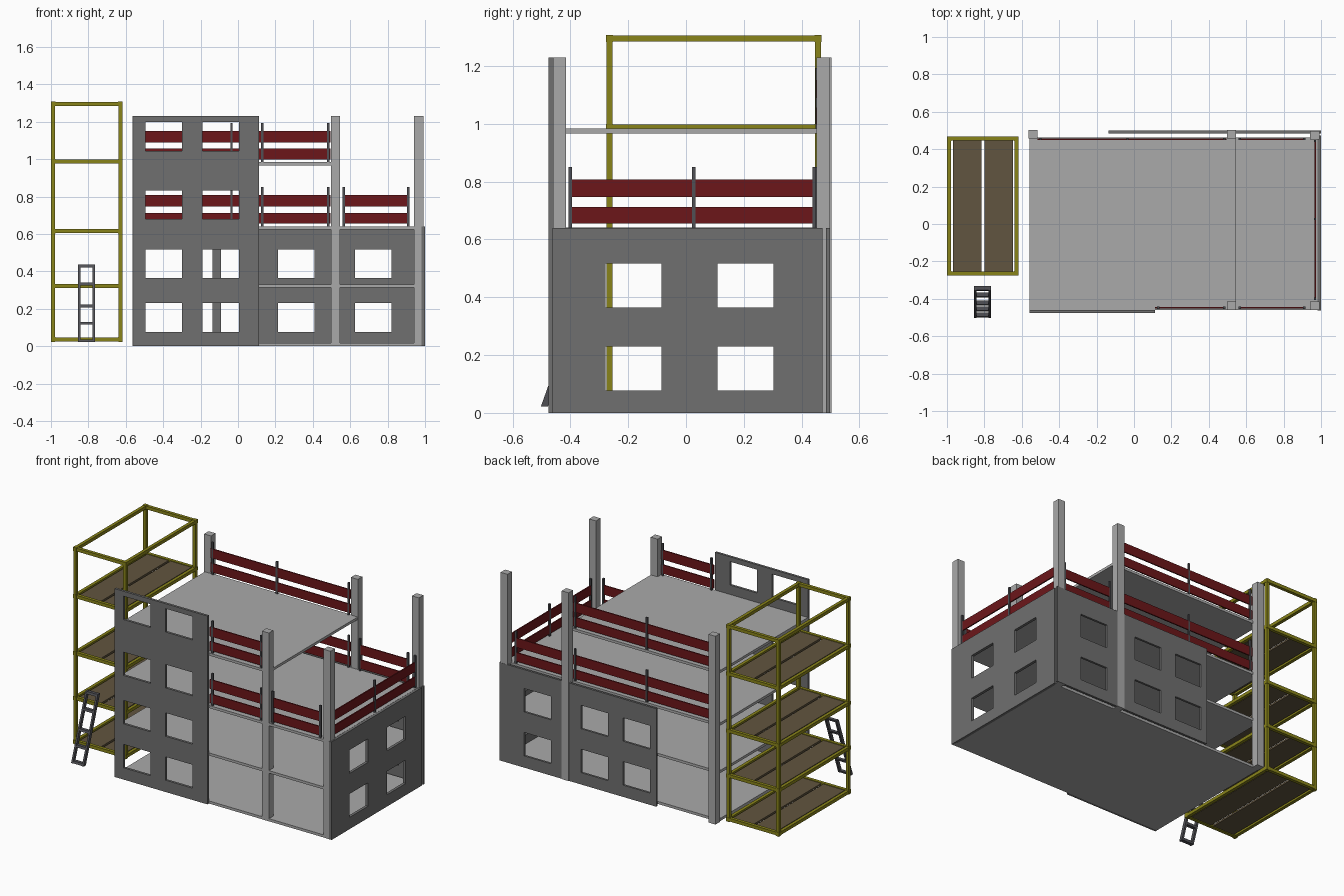
import bpy, bmesh
from mathutils import Vector

if "Cube" in bpy.data.objects:
    bpy.data.objects.remove(bpy.data.objects["Cube"])


def mat(name, rgb):
    m = bpy.data.materials.new(name)
    m.diffuse_color = (*rgb, 1)
    m.use_nodes = True
    m.node_tree.nodes["Principled BSDF"].inputs["Base Color"].default_value = m.diffuse_color
    return m


CONCRETE = mat("concrete", (0.4, 0.4, 0.4))
WALL = mat("wall_grey", (0.16, 0.16, 0.16))
STEEL = mat("dark_steel", (0.08, 0.08, 0.09))
RED = mat("red_board", (0.15, 0.008, 0.01))
YELLOW = mat("olive_tube", (0.25, 0.23, 0.01))
WOOD = mat("plank_wood", (0.12, 0.09, 0.05))


def finish(name, bm, material):
    bmesh.ops.recalc_face_normals(bm, faces=bm.faces)
    me = bpy.data.meshes.new(name)
    bm.to_mesh(me)
    bm.free()
    me.materials.append(material)
    ob = bpy.data.objects.new(name, me)
    bpy.context.collection.objects.link(ob)
    return ob


def boxes(name, material, items):
    """One object from boxes given as (x0, x1, y0, y1, z0, z1)."""
    bm = bmesh.new()
    for x0, x1, y0, y1, z0, z1 in items:
        vs = bmesh.ops.create_cube(bm, size=1)["verts"]
        for v in vs:
            v.co = Vector(((x0 + x1) / 2 + v.co.x * (x1 - x0),
                           (y0 + y1) / 2 + v.co.y * (y1 - y0),
                           (z0 + z1) / 2 + v.co.z * (z1 - z0)))
    return finish(name, bm, material)


ROWS = [(0.077, 0.23), (0.364, 0.517), (0.68, 0.833), (1.045, 1.198)]


def window_wall(name, axis, pos, thick, u0, u1, top, windows, rows):
    """Flat wall with rectangular openings, thickened about its mid plane."""
    us = [u0] + [c for w in windows for c in w] + [u1]
    zs = [0] + [c for r in rows for c in r] + [top]
    bm = bmesh.new()
    grid = [[bm.verts.new((u, pos, z) if axis == "x" else (pos, u, z))
             for z in zs] for u in us]
    for i in range(len(us) - 1):
        for j in range(len(zs) - 1):
            if not (i % 2 and j % 2):
                bm.faces.new((grid[i][j], grid[i + 1][j],
                              grid[i + 1][j + 1], grid[i][j + 1]))
    ob = finish(name, bm, WALL)
    s = ob.modifiers.new("thickness", "SOLIDIFY")
    s.thickness, s.offset = thick, 0


# Floor slabs
for i, (z, x1) in enumerate([(0, 0.982), (0.314, 0.982), (0.624, 0.982), (0.967, 0.545)]):
    boxes(f"floor_slab_{i}", CONCRETE, [(-0.56, x1, -0.46, 0.462, z, z + 0.017)])

# Columns
for i, (x, y) in enumerate([(-0.54, 0.48), (0.521, 0.48), (0.966, 0.475),
                            (0.521, -0.438), (0.966, -0.438)]):
    boxes(f"column_{i}", CONCRETE,
          [(x - 0.025, x + 0.025, y - 0.023, y + 0.023, 0, 1.23)])

# Wall panels with window openings
window_wall("front_wall", "x", -0.467, 0.016, -0.56, 0.112, 1.23,
            [(-0.495, -0.3), (-0.19, 0.005)], ROWS)
window_wall("back_wall", "x", 0.492, 0.014, -0.135, 1.0, 0.64,
            [(-0.09, 0.105), (0.215, 0.41), (0.625, 0.82)], ROWS[:2])
window_wall("right_wall", "y", 0.991, 0.018, -0.462, 0.472, 0.64,
            [(-0.279, -0.085), (0.109, 0.303)], ROWS[:2])


# Guard rails: two red boards on steel posts
def railing(name, axis, pos, u0, u1, z, posts):
    t = 0.004

    def span(a, b, half, z0, z1):
        if axis == "x":
            return (a, b, pos - half, pos + half, z0, z1)
        return (pos - half, pos + half, a, b, z0, z1)
    boxes(name + "_boards", RED,
          [span(u0, u1, t, z + a, z + b) for a, b in ((0.014, 0.072), (0.106, 0.167))])
    boxes(name + "_posts", STEEL,
          [span(p - 0.006, p + 0.006, 0.006, z, z + 0.21) for p in posts])


for label, z in (("lower", 0.641), ("upper", 0.984)):
    railing(f"{label}_back_rail", "x", 0.454, -0.515, 0.495, z, (-0.5, -0.035, 0.482))
    railing(f"{label}_front_rail", "x", -0.448, 0.112, 0.49, z, (0.13, 0.482))
railing("front_right_rail", "x", -0.448, 0.56, 0.915, 0.641, (0.566, 0.91))
railing("back_right_rail", "x", 0.454, 0.56, 0.915, 0.641, (0.566, 0.91))
railing("right_rail", "y", 0.968, -0.405, 0.448, 0.641, (-0.4, 0.027, 0.444))

# Scaffold frame
XS, YS = (-0.988, -0.629), (-0.264, 0.456)
LEVELS = (0.037, 0.322, 0.615, 0.988, 1.296)
R = 0.0105
boxes("scaffold_posts", YELLOW,
      [(x - R, x + R, y - R, y + R, 0.022, 1.305) for x in XS for y in YS])
boxes("scaffold_beams", YELLOW,
      [(XS[0], XS[1], y - R, y + R, z - R, z + R) for y in YS for z in LEVELS] +
      [(x - R, x + R, YS[0], YS[1], z - R, z + R) for x in XS for z in LEVELS])
J = 0.012
boxes("scaffold_joints", YELLOW,
      [(x - J, x + J, y - J, y + J, z - J, z + J)
       for x in XS for y in YS for z in LEVELS])

# Scaffold deck planks
boxes("scaffold_planks", WOOD,
      [(a, b, -0.256, 0.448, z - 0.006, z + 0.006)
       for z in LEVELS[:4] for a, b in ((-0.969, -0.815), (-0.8, -0.648))])

# Leaning ladder: built upright, then sheared to lean on the scaffold
ladder = boxes("ladder", STEEL,
               [(x - 0.006, x + 0.006, -0.012, 0.012, 0.022, 0.437)
                for x in (-0.849, -0.771)] +
               [(-0.849, -0.771, -0.011, 0.011, z - 0.007, z + 0.007)
                for z in (0.03, 0.122, 0.215, 0.333, 0.429)])
for v in ladder.data.vertices:
    v.co.y += -0.49 + (v.co.z - 0.022) * 0.355
